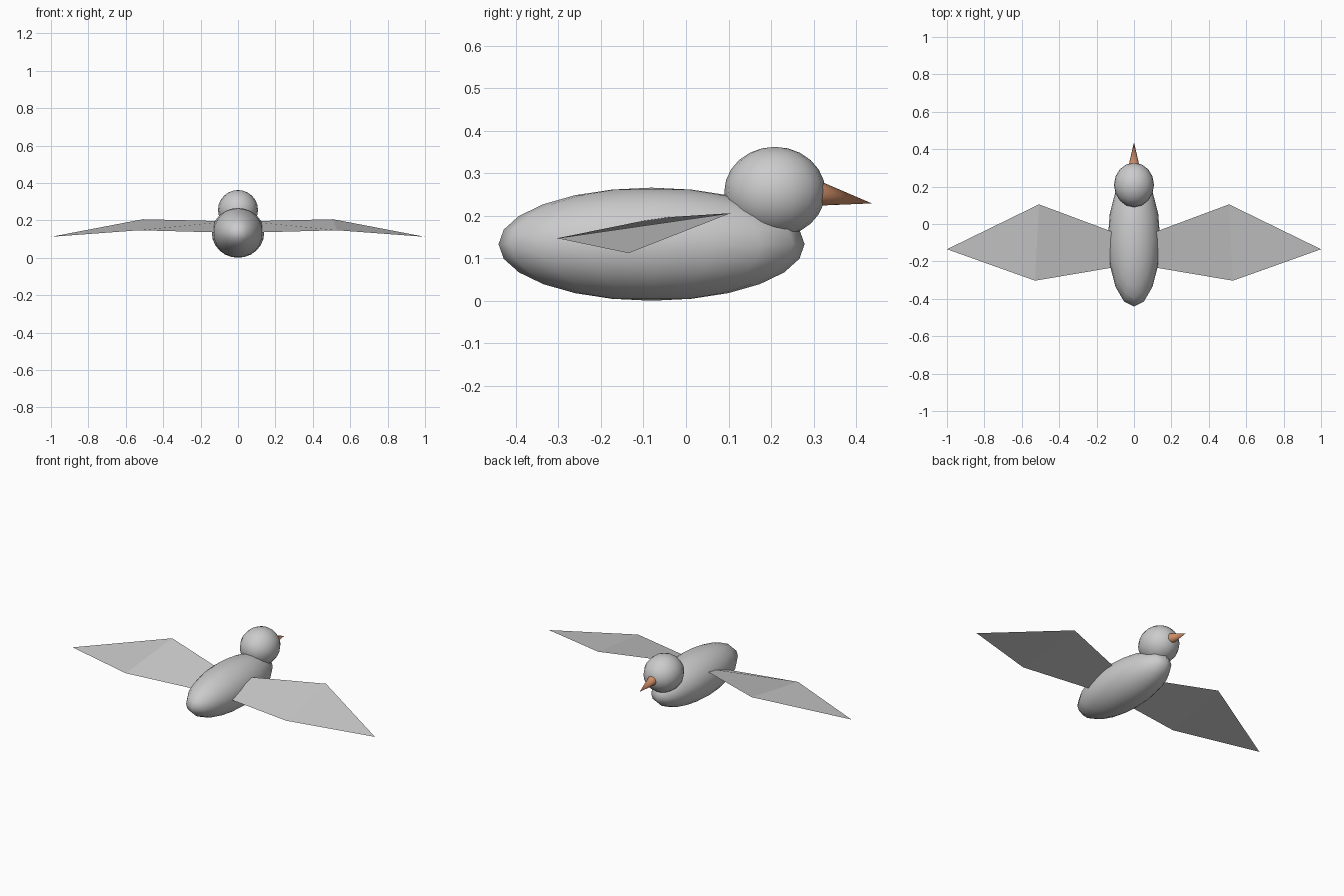
import bpy
from mathutils import Vector

if "Cube" in bpy.data.objects:
    bpy.data.objects.remove(bpy.data.objects["Cube"])


def ellipsoid(name, centre, radii):
    bpy.ops.mesh.primitive_uv_sphere_add(segments=16, ring_count=12, radius=1, location=centre)
    ob = bpy.context.object
    ob.name = name
    ob.scale = radii
    bpy.ops.object.transform_apply(location=False, rotation=False, scale=True)
    bpy.ops.object.shade_smooth()
    return ob


# Body and head
ellipsoid("body", (0, -0.081, 0.133), (0.14, 0.36, 0.133))
ellipsoid("head", (0, 0.209, 0.256), (0.107, 0.119, 0.106))

# Beak: a cone sunk into the head, pointing slightly down
base, tip = Vector((0, 0.29, 0.256)), Vector((0, 0.437, 0.229))
axis = tip - base
bpy.ops.mesh.primitive_cone_add(vertices=16, radius1=0.034, radius2=0, depth=axis.length,
                                location=(base + tip) / 2,
                                rotation=axis.to_track_quat('Z', 'Y').to_euler())
beak = bpy.context.object
beak.name = "beak"
bpy.ops.object.shade_smooth_by_angle()
mat = bpy.data.materials.new("beak_orange")
mat.diffuse_color = (0.6, 0.26, 0.13, 1)
mat.use_nodes = True
mat.node_tree.nodes["Principled BSDF"].inputs["Base Color"].default_value = mat.diffuse_color
beak.data.materials.append(mat)

# Wings: flat inner panel and drooping outer panel, mirrored
mesh = bpy.data.meshes.new("wings")
mesh.from_pydata([(0.05, -0.066, 0.195), (0.05, -0.222, 0.134),
                  (0.529, -0.303, 0.147), (0.508, 0.105, 0.206), (1.0, -0.135, 0.112)],
                 [], [(0, 1, 2, 3), (3, 2, 4)])
wings = bpy.data.objects.new("wings", mesh)
bpy.context.collection.objects.link(wings)
wings.modifiers.new("Mirror", 'MIRROR')
